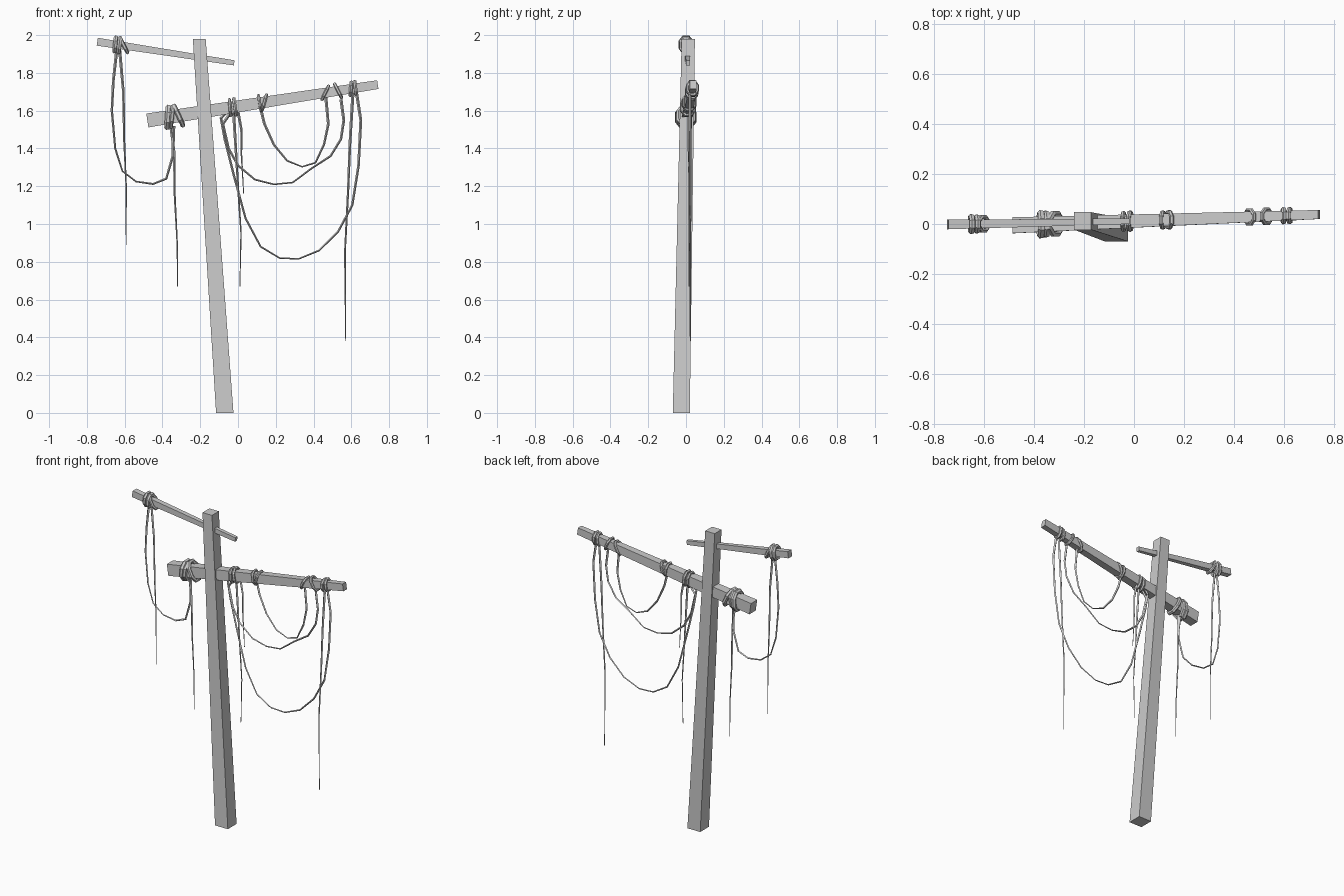
import bpy, bmesh, math
from mathutils import Vector


def timber(name, p0, p1, s0, s1, u):
    """Tapered square timber; u and Y span the end faces."""
    bm = bmesh.new()
    u, v = Vector(u).normalized(), Vector((0, 1, 0))
    ends = []
    for p, (a, b) in ((p0, s0), (p1, s1)):
        ends.append([bm.verts.new(Vector(p) + u * a * i / 2 + v * b * j / 2)
                     for i, j in ((-1, -1), (1, -1), (1, 1), (-1, 1))])
    bm.faces.new(ends[0])
    bm.faces.new(ends[1])
    for i in range(4):
        k = (i + 1) % 4
        bm.faces.new((ends[0][i], ends[0][k], ends[1][k], ends[1][i]))
    bmesh.ops.recalc_face_normals(bm, faces=bm.faces)
    me = bpy.data.meshes.new(name)
    bm.to_mesh(me)
    bm.free()
    bpy.context.collection.objects.link(bpy.data.objects.new(name, me))


def tube(name, pts, radii, closed=False, res=0):
    """Rope along a polyline with a radius at each point."""
    cu = bpy.data.curves.new(name, 'CURVE')
    cu.dimensions = '3D'
    cu.bevel_depth = 1.0
    cu.bevel_resolution = res
    cu.use_fill_caps = True
    sp = cu.splines.new('POLY')
    sp.points.add(len(pts) - 1)
    for q, p, r in zip(sp.points, pts, radii):
        q.co = (*p, 1)
        q.radius = r
    sp.use_cyclic_u = closed
    sp.use_smooth = False
    ob = bpy.data.objects.new(name, cu)
    bpy.context.collection.objects.link(ob)
    bpy.ops.object.select_all(action='DESELECT')
    ob.select_set(True)
    bpy.context.view_layer.objects.active = ob
    bpy.ops.object.convert(target='MESH')


# Post and two crooked bars
post = ((-0.07, -0.025, 0), (-0.205, 0.012, 1.98))
lower = (Vector((-0.48, -0.005, 1.548)), Vector((0.74, 0.038, 1.738)))
upper = (Vector((-0.745, -0.002, 1.965)), Vector((-0.02, 0.011, 1.853)))
timber("post", *post, (0.092, 0.09), (0.068, 0.07), (1, 0, 0))
timber("lower_crossbar", *lower, (0.074, 0.064), (0.046, 0.036), (-0.154, 0, 1))
timber("upper_crossbar", *upper, (0.042, 0.038), (0.027, 0.022), (0.154, 0, 1))


# Rope turns: bar, x, half height, half depth, sideways lean, thickness
def wrap(i, bar, x, h, d, lean, r):
    a, b = bar
    c = a.lerp(b, (x - a.x) / (b.x - a.x))
    pts = []
    for k in range(8):
        t = math.tau * (k + 0.5) / 8
        pts.append(c + Vector((lean * math.sin(t), d * 1.08 * math.cos(t),
                               h * 1.08 * math.sin(t))))
    tube(f"rope_wrap_{i}", pts, [r] * 8, True, 1)


wraps = [
    (upper, -0.65, 0.037, 0.029, 0.004, 0.012),
    (upper, -0.628, 0.039, 0.027, 0.005, 0.012),
    (upper, -0.603, 0.036, 0.027, -0.02, 0.010),
    (lower, -0.372, 0.054, 0.043, 0.004, 0.015),
    (lower, -0.352, 0.052, 0.041, 0.006, 0.014),
    (lower, -0.315, 0.052, 0.040, -0.026, 0.013),
    (lower, -0.042, 0.043, 0.033, -0.004, 0.009),
    (lower, -0.016, 0.043, 0.033, -0.007, 0.010),
    (lower, 0.115, 0.040, 0.030, -0.007, 0.009),
    (lower, 0.14, 0.040, 0.030, 0.012, 0.009),
    (lower, 0.462, 0.036, 0.027, 0.019, 0.009),
    (lower, 0.53, 0.037, 0.027, -0.020, 0.009),
    (lower, 0.598, 0.035, 0.025, 0.003, 0.010),
    (lower, 0.622, 0.035, 0.025, -0.005, 0.010),
]
for i, w in enumerate(wraps):
    wrap(i, *w)

# Draped loops: thin at the middle, thick at the knots (x, z points)
loops = {
    "left_loop": (0.005, [(-0.64, 1.94), (-0.66, 1.76), (-0.668, 1.6), (-0.65, 1.4), (-0.612, 1.28),
                  (-0.54, 1.225), (-0.45, 1.212), (-0.38, 1.24), (-0.345, 1.36), (-0.34, 1.52)]),
    "large_loop": (0.022, [(-0.045, 1.61), (-0.09, 1.56), (-0.07, 1.45), (-0.02, 1.25), (0.04, 1.03),
                   (0.12, 0.88), (0.22, 0.82), (0.32, 0.815), (0.43, 0.86), (0.53, 0.96),
                   (0.605, 1.1), (0.638, 1.31), (0.65, 1.55), (0.625, 1.71)]),
    "middle_loop": (0.02, [(-0.025, 1.61), (-0.08, 1.53), (-0.05, 1.4), (0.0, 1.31), (0.09, 1.235),
                    (0.19, 1.21), (0.29, 1.22), (0.39, 1.295), (0.49, 1.36), (0.545, 1.45),
                    (0.56, 1.55), (0.545, 1.66)]),
    "small_loop": (0.022, [(0.115, 1.63), (0.14, 1.53), (0.19, 1.42), (0.26, 1.335), (0.34, 1.303),
                   (0.41, 1.325), (0.455, 1.42), (0.478, 1.53), (0.465, 1.67)]),
}
for name, (y, pts) in loops.items():
    n = len(pts) - 1
    tube(name, [(x, y, z) for x, z in pts],
         [0.0038 + 0.0045 * abs(2 * i / n - 1) for i in range(n + 1)])

# Loose hanging ends, tapering downwards
tails = {
    "tail_far_left": (0.006, [(-0.63, 1.96), (-0.607, 1.7), (-0.603, 1.45), (-0.592, 1.2), (-0.592, 0.89)]),
    "tail_left": (0.008, [(-0.36, 1.55), (-0.338, 1.38), (-0.335, 1.15), (-0.322, 0.9), (-0.32, 0.67)]),
    "tail_centre_long": (0.016, [(-0.025, 1.62), (-0.012, 1.4), (0.0, 1.2), (0.016, 0.95), (0.01, 0.67)]),
    "tail_centre_short": (0.024, [(-0.005, 1.62), (0.018, 1.5), (0.018, 1.37), (0.03, 1.16)]),
    "tail_right": (0.022, [(0.61, 1.72), (0.592, 1.42), (0.583, 1.18), (0.566, 0.85), (0.568, 0.6), (0.57, 0.38)]),
}
for name, (y, pts) in tails.items():
    n = len(pts) - 1
    tube(name, [(x, y, z) for x, z in pts],
         [0.0085 - 0.0065 * i / n for i in range(n + 1)])
